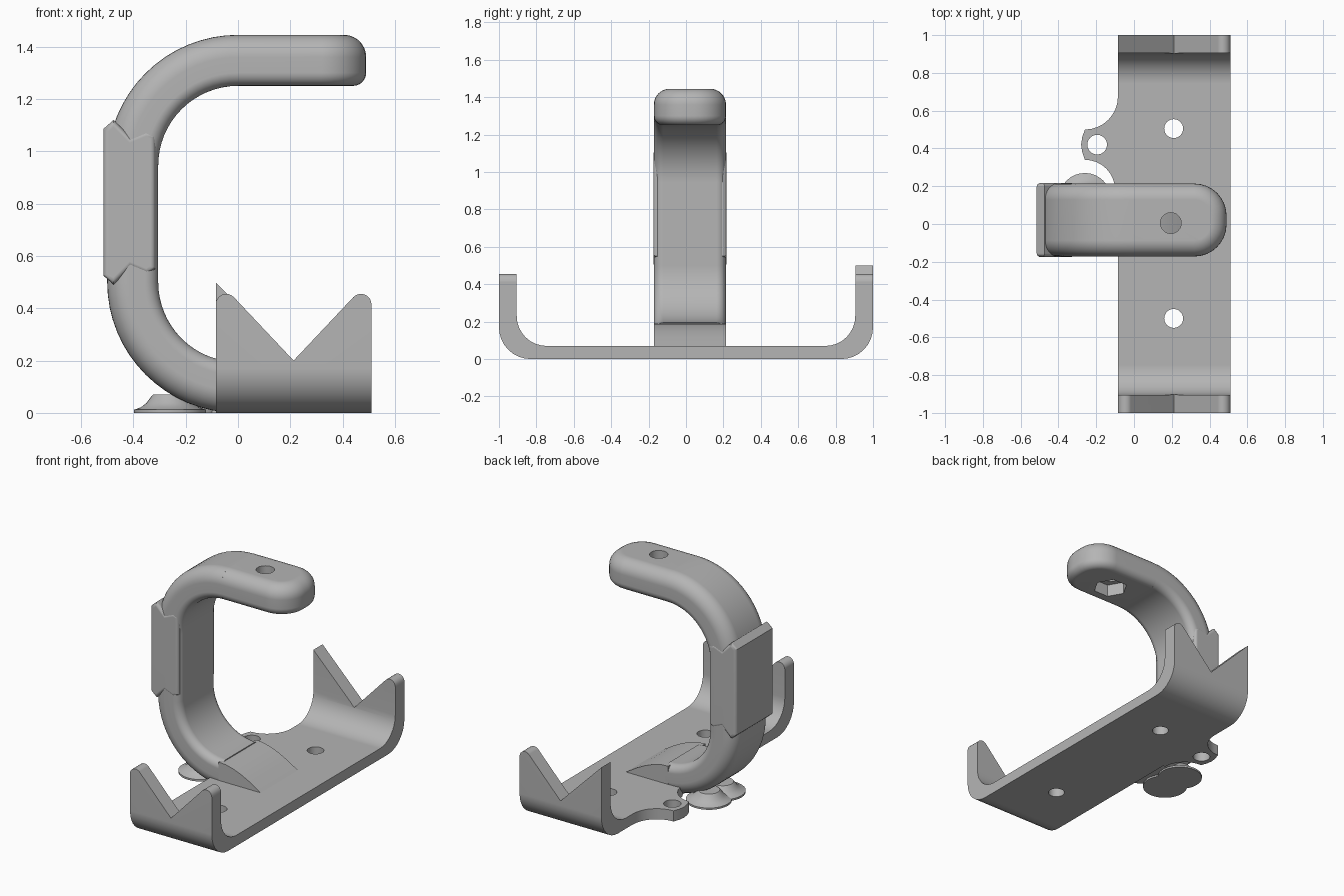
import bpy, bmesh, math

if "Cube" in bpy.data.objects:
    bpy.data.objects.remove(bpy.data.objects["Cube"])

grey = bpy.data.materials.new("plain grey")
grey.diffuse_color = (0.46, 0.46, 0.46, 1)
grey.use_nodes = True
grey.node_tree.nodes["Principled BSDF"].inputs["Base Color"].default_value = grey.diffuse_color

YC, HW = 0.021, 0.193          # handle centre and half width in y


def arc(cx, cy, r, a0, a1, n=8):
    """Points on an arc, angles in degrees."""
    return [(cx + r * math.cos(math.radians(a0 + (a1 - a0) * i / n)),
             cy + r * math.sin(math.radians(a0 + (a1 - a0) * i / n))) for i in range(n + 1)]


def finish(name, bm):
    bmesh.ops.recalc_face_normals(bm, faces=bm.faces[:])
    me = bpy.data.meshes.new(name)
    bm.to_mesh(me)
    bm.free()
    me.materials.append(grey)
    ob = bpy.data.objects.new(name, me)
    bpy.context.collection.objects.link(ob)
    return ob


def prism(name, pts, axis, lo, hi, bevels=()):
    """Extrude an outline along an axis; bevels = (edge test, radius, segments)."""
    place = {"x": lambda u, v, a: (a, u, v),
             "y": lambda u, v, a: (u, a, v),
             "z": lambda u, v, a: (u, v, a)}[axis]
    bm = bmesh.new()
    face = bm.faces.new([bm.verts.new(place(u, v, lo)) for u, v in pts])
    ext = bmesh.ops.extrude_face_region(bm, geom=[face])
    d = place(0, 0, hi - lo)
    bmesh.ops.translate(bm, vec=d, verts=[g for g in ext["geom"] if isinstance(g, bmesh.types.BMVert)])
    bmesh.ops.recalc_face_normals(bm, faces=bm.faces[:])
    for test, radius, seg in bevels:
        edges = [e for e in bm.edges if test(e.verts[0].co, e.verts[1].co)]
        bmesh.ops.bevel(bm, geom=edges, offset=radius, segments=seg, profile=0.5, affect="EDGES")
    return finish(name, bm)


def loft(name, rings):
    """Skin closed rings and cap both ends."""
    bm = bmesh.new()
    vs = [[bm.verts.new(p) for p in ring] for ring in rings]
    n = len(vs[0])
    for a, b in zip(vs, vs[1:]):
        for i in range(n):
            j = (i + 1) % n
            bm.faces.new((a[i], a[j], b[j], b[i]))
    bm.faces.new(vs[0])
    bm.faces.new(vs[-1])
    return finish(name, bm)


def activate(ob):
    bpy.ops.object.select_all(action="DESELECT")
    ob.select_set(True)
    bpy.context.view_layer.objects.active = ob


def cut(ob, *cutters):
    for c in cutters:
        m = ob.modifiers.new("cut", "BOOLEAN")
        m.operation, m.solver, m.object = "DIFFERENCE", "EXACT", c
        activate(ob)
        bpy.ops.object.modifier_apply(modifier=m.name)
        bpy.data.objects.remove(c, do_unlink=True)


def hole(x, y, r, lo, hi, n=32, turn=0):
    return prism("cutter", arc(x, y, r, turn, 360 + turn, n)[:-1], "z", lo, hi)


# Base: U-shaped plate with upturned ends
half = ([(0.83, 0)] + arc(0.83, 0.17, 0.17, -90, 0)[1:] + [(1, 0.5), (0.905, 0.5)]
        + arc(0.745, 0.23, 0.16, 0, -90))
base = prism("base_plate", half + [(-y, z) for y, z in reversed(half)], "x", -0.085, 0.51)

# V notches with rounded tips; the back left tip stays pointed
right = [(0.2125, 0.2)] + arc(0.47, 0.415, 0.04, 135, 0) + [(0.6, 0.415), (0.6, 0.8)]
round_left = [(0.425 - x, z) for x, z in reversed(right)][:-1]
sharp_left = [(-0.2, 0.8), (-0.2, 0.615)]
cut(base, prism("cutter", right + round_left, "y", -1.2, -0.5),
    prism("cutter", right + sharp_left, "y", 0.5, 1.2),
    hole(0.21, 0.505, 0.05, -0.1, 0.3), hole(0.21, -0.5, 0.05, -0.1, 0.3))

# Side tab with concave flanks and a hole
tab_outline = ([(-0.085, 0.18)] + arc(-0.26, 0.18, 0.16, 0, 90)
               + [(-0.274, 0.38), (-0.28, 0.42), (-0.274, 0.46)]
               + arc(-0.26, 0.675, 0.175, -90, 0))
tab = prism("side_tab", tab_outline, "z", 0, 0.07)
cut(tab, hole(-0.195, 0.42, 0.052, -0.1, 0.3))

# Curved handle: rounded section swept through two quarter turns
T, RO, RI = 0.0975, 0.085, 0.05
section = (arc(T - RO, HW - RO, RO, 0, 90) + arc(-T + RI, HW - RI, RI, 90, 180)
           + arc(-T + RI, -HW + RI, RI, 180, 270) + arc(T - RO, -HW + RO, RO, 270, 360))
rings = []
for cz, a0 in ((0.945, 90), (0.5, 180)):
    for i in range(17):
        a = math.radians(a0 + 90 * i / 16)
        rings.append([((0.4025 + u) * math.cos(a), YC + v, cz + (0.4025 + u) * math.sin(a))
                      for u, v in section])
handle = loft("curved_handle", rings)

# Foot: ramp that runs the handle down onto the plate
foot = prism("handle_foot", [(-0.02, 0.02), (-0.02, 0.19), (0.03, 0.187), (0.09, 0.172), (0.15, 0.148),
                             (0.21, 0.117), (0.29, 0.068), (0.29, 0.02)], "y", YC - HW, YC + HW)

# Upper arm: straight bar with a rounded tip
R = 0.17
arm_outline = ([(0, YC - HW)] + arc(0.49 - R, YC - HW + R, R, -90, 0)
               + arc(0.49 - R, YC + HW - R, R, 0, 90) + [(0, YC + HW)])


def rim(z):
    return lambda a, b: abs(a.z - z) < 1e-4 and abs(b.z - z) < 1e-4 and a.x + b.x > 1e-4


arm = prism("upper_arm", arm_outline, "z", 1.25, 1.445,
            [(rim(1.445), RO, 7), (rim(1.25), RI, 6)])
# Bolt hole with a six-sided nut pocket underneath
cut(arm, hole(0.195, 0.005, 0.055, 1.1, 1.6), hole(0.195, 0.005, 0.105, 1.1, 1.33, 6))

# Sleeve around the upright
top = [(-0.515, 1.085), (-0.475, 1.12), (-0.41, 1.055), (-0.35, 1.08), (-0.315, 1.06)]
sleeve = prism("grip_sleeve", top + [(x, 1.61 - z) for x, z in reversed(top)], "y",
               YC - HW - 0.003, YC + HW + 0.003,
               [(lambda a, b: abs(a.y - b.y) < 1e-4, 0.02, 4)])

# Flared feet under the handle
parts = [base, tab, handle, foot, arm, sleeve]
profile = [(0.137, 0), (0.137, 0.012), (0.11, 0.022), (0.09, 0.038), (0.075, 0.058), (0.065, 0.07)]
for k, y in enumerate((0.133, -0.01)):
    parts.append(loft("flared_foot_%d" % (k + 1),
                      [[(px, py, z) for px, py in arc(-0.26, y, r, 0, 360, 32)[:-1]]
                       for r, z in profile]))

# Smooth the curves, keep the hard edges
for ob in parts:
    activate(ob)
    bpy.ops.object.shade_smooth_by_angle(angle=math.radians(30))
    m = ob.modifiers.new("even shading", "WEIGHTED_NORMAL")
    m.keep_sharp = True
